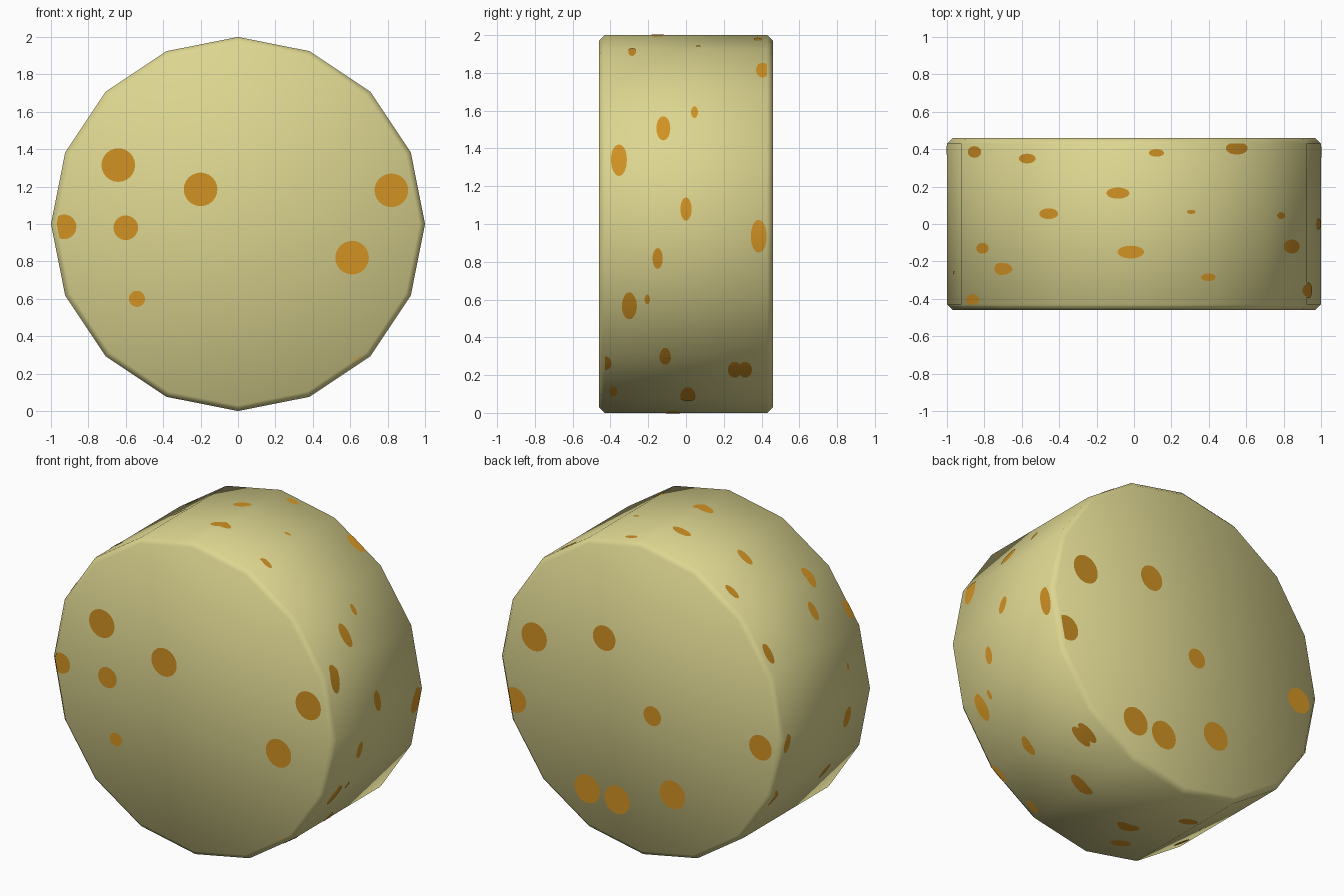
import bpy, bmesh, math
from mathutils import Vector

if "Cube" in bpy.data.objects:
    bpy.data.objects.remove(bpy.data.objects["Cube"])

N = 16
STEP = 2 * math.pi / N
HALF, BEV, LIFT = 0.46, 0.03, 0.002


def material(name, rgb):
    m = bpy.data.materials.new(name)
    m.diffuse_color = (*rgb, 1)
    m.use_nodes = True
    m.node_tree.nodes["Principled BSDF"].inputs["Base Color"].default_value = m.diffuse_color
    return m


def finish(bm, name, mat, smooth):
    me = bpy.data.meshes.new(name)
    for f in bm.faces:
        f.smooth = smooth
    bm.to_mesh(me)
    bm.free()
    me.materials.append(mat)
    ob = bpy.data.objects.new(name, me)
    bpy.context.collection.objects.link(ob)
    return ob


def ellipse(bm, cx, cy, rx, ry, n=24):
    vs = [bm.verts.new((cx + rx * math.cos(2 * math.pi * i / n),
                        cy + ry * math.sin(2 * math.pi * i / n), 0)) for i in range(n)]
    bm.faces.new(vs)


def cut(bm, co, no, trim):
    bmesh.ops.bisect_plane(bm, geom=bm.verts[:] + bm.edges[:] + bm.faces[:],
                           plane_co=co, plane_no=no, clear_outer=trim)


pale = material("pale_yellow", (0.72, 0.67, 0.28))
amber = material("amber_spot", (0.64, 0.29, 0.017))

# Body: 16-sided drum lying on its side, with chamfered rims
bm = bmesh.new()
rings = [(-HALF, 1 - BEV), (-HALF + BEV, 1), (HALF - BEV, 1), (HALF, 1 - BEV)]
loops = [[bm.verts.new((r * math.cos(i * STEP), y, 1 + r * math.sin(i * STEP)))
          for i in range(N)] for y, r in rings]
for a, b in zip(loops, loops[1:]):
    for i in range(N):
        j = (i + 1) % N
        bm.faces.new((a[i], a[j], b[j], b[i]))
bm.faces.new(loops[0])
bm.faces.new(loops[-1])
bmesh.ops.recalc_face_normals(bm, faces=bm.faces)
finish(bm, "drum_body", pale, True)


# Round spots on the two flat ends: (x, height from centre, radius)
def end_spots(name, spots, y):
    bm = bmesh.new()
    for x, w, r in spots:
        ellipse(bm, x, w, r, r)
    apothem = (1 - BEV) * math.cos(STEP / 2)
    for i in range(N):
        t = (i + 0.5) * STEP
        n = Vector((math.cos(t), math.sin(t), 0))
        cut(bm, n * apothem, n, True)
    for v in bm.verts:
        v.co = (v.co.x, y, 1 + v.co.y)
    if y > 0:
        bmesh.ops.reverse_faces(bm, faces=bm.faces[:])
    finish(bm, name, amber, False)


end_spots("front_spots", [
    (-.64, .315, .09), (-.2, .185, .09), (.82, .18, .09), (.61, -.18, .09),
    (-.6, -.02, .066), (-.54, -.4, .043), (-.93, -.015, .066),
    (-.93, .48, .09), (.68, -.79, .09)], -HALF - LIFT)
end_spots("back_spots", [
    (.75, .2, .09), (.255, .325, .08), (-.085, -.083, .062), (-.85, -.08, .08),
    (.375, -.67, .09), (.163, -.684, .09), (-.227, -.548, .09),
    (.887, -.24, .08)], HALF + LIFT)

# Stretched spots wrapped round the rim: (angle in degrees, y, half width)
rim = [
    (31, -.12, .037), (37, .045, .018), (20, -.355, .042), (4.6, 0, .03),
    (-3.8, .385, .042), (-10.7, -.15, .027), (-26, -.3, .04), (-23.6, -.205, .014),
    (-45, -.11, .03), (-48, -.425, .03), (-51.5, .258, .036), (-51.5, .313, .036),
    (-66, .01, .04), (-63.5, -.385, .022), (56, .405, .034), (66.4, -.285, .021),
    (72, .065, .011), (83, .38, .02), (91, -.15, .034), (95, .165, .03),
    (117.5, .055, .029), (125.5, .35, .026), (135, -.24, .033), (145.5, -.13, .029),
    (150, .385, .031), (151, -.405, .03), (186.6, -.23, .034), (168.5, -.26, .01),
    (182.5, .395, .03), (207, -.14, .03), (204, .42, .03), (269, -.07, .038),
    (252.5, .13, .033), (263, -.26, .035), (232, -.3, .03)]
bm = bmesh.new()
for deg, y, r in rim:
    ellipse(bm, math.radians(deg), y, r * 2.1, r)
for s in (-1, 1):
    cut(bm, (0, s * (HALF - BEV), 0), (0, s, 0), True)
for i in range(-N // 2, N + 1):
    cut(bm, (i * STEP, 0, 0), (1, 0, 0), False)
for v in bm.verts:
    t, y = v.co.x, v.co.y
    off = (t % STEP) - STEP / 2
    rad = math.cos(STEP / 2) / math.cos(off) + LIFT
    v.co = (rad * math.cos(t), y, 1 + rad * math.sin(t))
bm.normal_update()
for f in bm.faces:
    c = f.calc_center_median()
    if f.normal.dot(Vector((c.x, 0, c.z - 1))) < 0:
        f.normal_flip()
ob = finish(bm, "rim_spots", amber, True)
ob.data.normals_split_custom_set_from_vertices(
    [Vector((v.co.x, 0, v.co.z - 1)).normalized() for v in ob.data.vertices])
